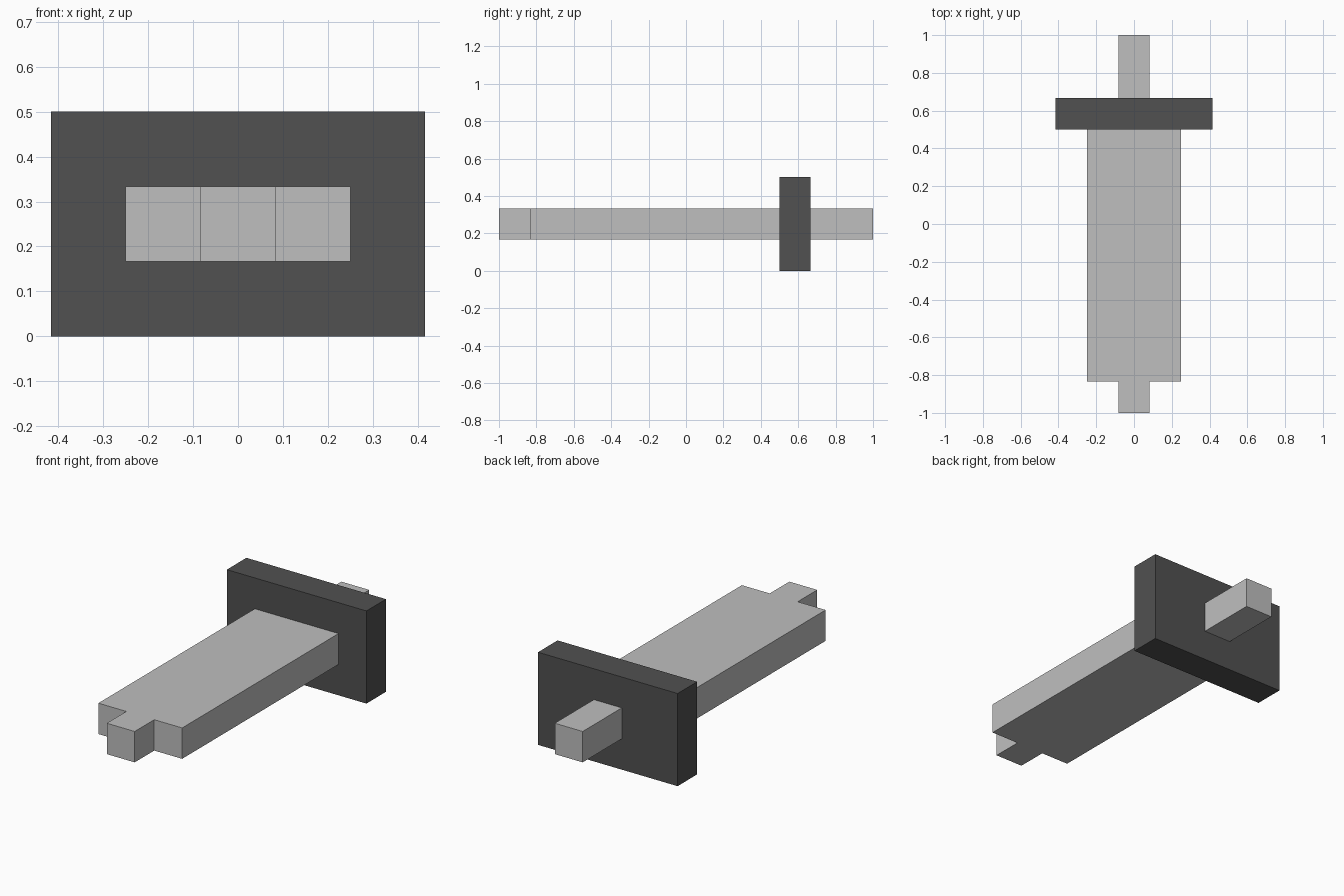
import bpy
import bmesh

cube = bpy.data.objects.get("Cube")
if cube:
    bpy.data.objects.remove(cube, do_unlink=True)

U = 1 / 6  # one grid unit of the design


def material(name, value):
    mat = bpy.data.materials.new(name)
    mat.use_nodes = True
    colour = (value, value, value, 1)
    mat.diffuse_color = colour
    mat.node_tree.nodes["Principled BSDF"].inputs["Base Color"].default_value = colour
    return mat


def prism(name, outline, z0, z1, mat):
    """Extrude a counter-clockwise xy outline (in units) from z0 to z1."""
    bm = bmesh.new()
    base = bm.faces.new([bm.verts.new((x * U, y * U, z0 * U)) for x, y in outline])
    top = bmesh.ops.extrude_face_region(bm, geom=[base])["geom"]
    verts = [v for v in top if isinstance(v, bmesh.types.BMVert)]
    bmesh.ops.translate(bm, verts=verts, vec=(0, 0, (z1 - z0) * U))
    bmesh.ops.recalc_face_normals(bm, faces=bm.faces)
    mesh = bpy.data.meshes.new(name)
    bm.to_mesh(mesh)
    bm.free()
    mesh.materials.append(mat)
    obj = bpy.data.objects.new(name, mesh)
    bpy.context.collection.objects.link(obj)
    return obj


def mirrored(half):
    """Complete a right-hand half outline across x = 0."""
    return half + [(-x, y) for x, y in reversed(half)]


light_grey = material("light grey", 0.52)
dark_grey = material("dark grey", 0.082)

# Wide blade with a narrow stepped tip at the front
prism("blade", mirrored([(0.5, -6), (0.5, -5), (1.5, -5), (1.5, 3)]), 1, 2, light_grey)

# Upright rectangular guard plate
prism("guard", mirrored([(2.5, 3), (2.5, 4)]), 0, 3, dark_grey)

# Square handle behind the guard
prism("handle", mirrored([(0.5, 4), (0.5, 6)]), 1, 2, light_grey)
